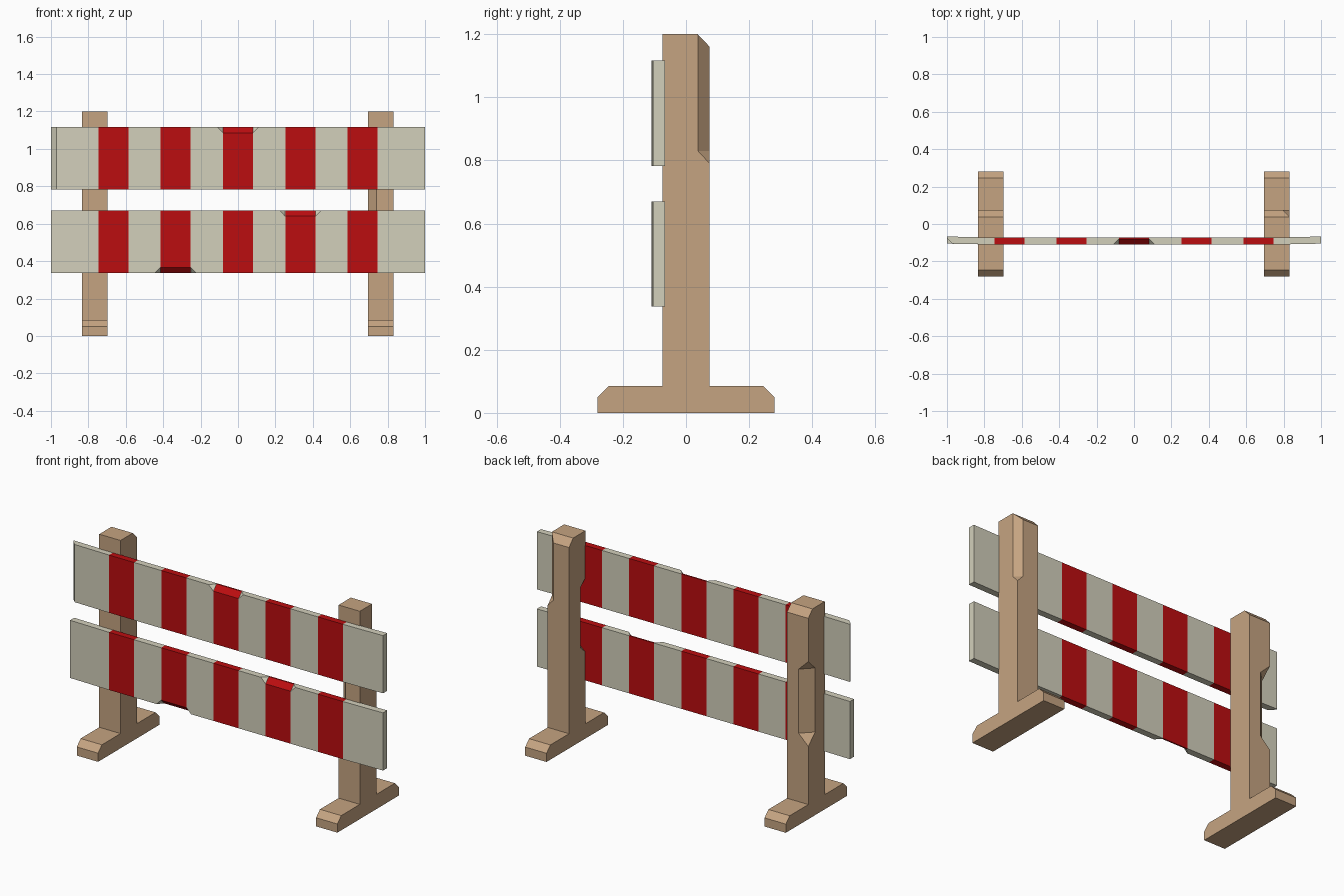
import bpy, bmesh
from mathutils import Vector

if "Cube" in bpy.data.objects:
    bpy.data.objects.remove(bpy.data.objects["Cube"])


def material(name, rgb):
    m = bpy.data.materials.new(name)
    m.diffuse_color = (*rgb, 1)
    m.use_nodes = True
    m.node_tree.nodes["Principled BSDF"].inputs["Base Color"].default_value = m.diffuse_color
    return m


WOOD = material("tan wood", (0.56, 0.37, 0.22))
CREAM = material("cream paint", (0.65, 0.63, 0.50))
RED = material("red paint", (0.50, 0.004, 0.005))


def prism(name, points, offset):
    """Extrude a closed 3D outline along an offset vector."""
    bm = bmesh.new()
    face = bm.faces.new([bm.verts.new(p) for p in points])
    ext = bmesh.ops.extrude_face_region(bm, geom=[face], use_keep_orig=True)
    bmesh.ops.translate(bm, vec=offset,
                        verts=[g for g in ext["geom"] if isinstance(g, bmesh.types.BMVert)])
    bmesh.ops.recalc_face_normals(bm, faces=bm.faces)
    me = bpy.data.meshes.new(name)
    bm.to_mesh(me)
    bm.free()
    ob = bpy.data.objects.new(name, me)
    bpy.context.collection.objects.link(ob)
    return ob


def chip(ob, mid, u, v, size, inner, outer):
    """Knock a chip out of the edge where faces u and v meet.
    inner / outer: half lengths of the chip at its floor and at the edge."""
    mid, u, v = Vector(mid), Vector(u), Vector(v)
    d, w, e = (u + v).normalized(), (u - v).normalized(), u.cross(v)
    depth = size / 2 ** 0.5
    far = outer + (outer - inner)          # same slope continued outside
    outline = [mid - d * depth + e * inner, mid + d * depth + e * far,
               mid + d * depth - e * far, mid - d * depth - e * inner]
    cutter = prism("cutter", [p - w * 0.2 for p in outline], w * 0.4)
    cutter.hide_render = True
    mod = ob.modifiers.new("chip", "BOOLEAN")
    mod.operation, mod.solver, mod.object = "DIFFERENCE", "EXACT", cutter
    dg = bpy.context.evaluated_depsgraph_get()
    me = bpy.data.meshes.new_from_object(ob.evaluated_get(dg))
    ob.modifiers.clear()
    ob.data = me
    bpy.data.objects.remove(cutter)


def paint(ob, *mats):
    ob.data.materials.clear()
    for m in mats:
        ob.data.materials.append(m)
    for p in ob.data.polygons:
        p.material_index = 0


# Posts with feet: one T-shaped side profile each
HALF = 0.068
PROFILE = [(-.28, 0), (.28, 0), (.28, .05), (.245, .085), (.075, .085), (.075, 1.16),
           (.037, 1.2), (-.075, 1.2), (-.075, .085), (-.245, .085), (-.28, .05)]


def post(name, x):
    return prism(name, [(x - HALF, y, z) for y, z in PROFILE], (2 * HALF, 0, 0))


left = post("left_post", -.766)
chip(left, (-.766 - HALF, .075, .665), (-1, 0, 0), (0, 1, 0), .062, .185, .245)
right = post("right_post", .763)
chip(right, (.763 + HALF, .075, 1.31), (1, 0, 0), (0, 1, 0), .037, .48, .52)
chip(right, (.763 - HALF, -.075, .715), (-1, 0, 0), (0, -1, 0), .045, .175, .215)
for ob in (left, right):
    paint(ob, WOOD)

# Boards: slightly bowed plan outline, extruded upward
STRIPES = [i / 3 for i in range(-2, 3)]
STRIPE_HALF = 0.08


def board(name, z, left_end):
    plan = left_end + [(-.75, -.11), (.75, -.11), (1, -.105), (1, -.067),
                       (.75, -.072), (-.75, -.072), (-1, -.067)]
    return prism(name, [(x, y, z) for x, y in plan], (0, 0, .333))


def paint_stripes(ob):
    """Cut the board at the stripe borders and colour the stripes."""
    bm = bmesh.new()
    bm.from_mesh(ob.data)
    for c in STRIPES:
        for s in (-1, 1):
            bmesh.ops.bisect_plane(bm, geom=bm.verts[:] + bm.edges[:] + bm.faces[:],
                                   plane_co=(c + s * STRIPE_HALF, 0, 0), plane_no=(1, 0, 0))
    bm.to_mesh(ob.data)
    bm.free()
    paint(ob, CREAM, RED)
    for p in ob.data.polygons:
        if any(abs(p.center.x - c) < STRIPE_HALF - .0005 for c in STRIPES):
            p.material_index = 1


FRONT, UP, DOWN = (0, -1, 0), (0, 0, 1), (0, 0, -1)
upper = board("upper_board", .783, [(-1, -.075), (-.97, -.1055)])
chip(upper, (0, -.11, 1.116), FRONT, UP, .03, .081, .11)
lower = board("lower_board", .337, [(-1, -.105)])
chip(lower, (1 / 3, -.11, .67), FRONT, UP, .03, .081, .11)
chip(lower, (-1 / 3, -.11, .337), FRONT, DOWN, .03, .081, .11)
for ob in (upper, lower):
    paint_stripes(ob)
